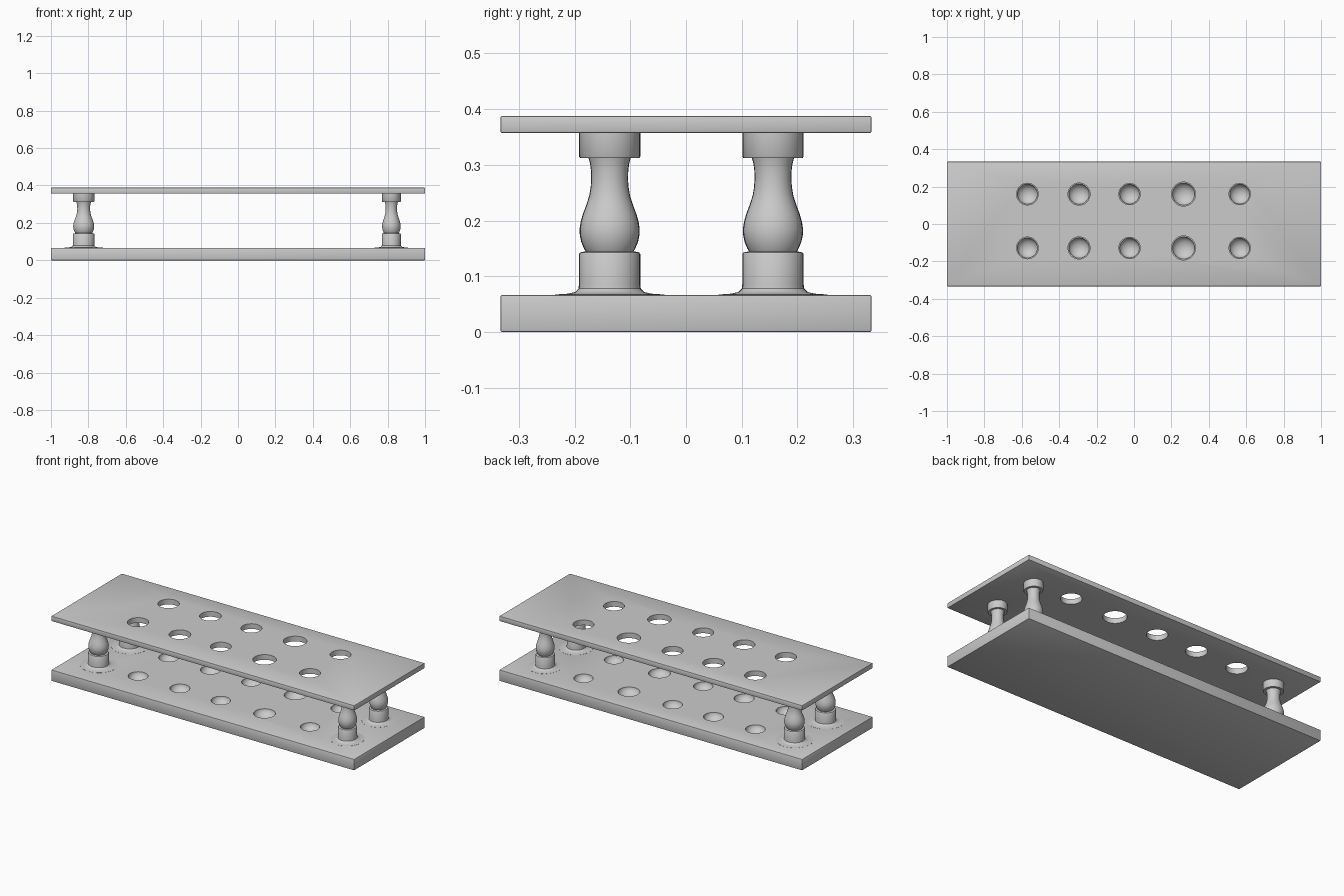
import bpy, bmesh, math
from mathutils import Matrix

if "Cube" in bpy.data.objects:
    bpy.data.objects.remove(bpy.data.objects["Cube"])

HOLE_X = [(-0.57, 0.058), (-0.294, 0.059), (-0.024, 0.057), (0.265, 0.064), (0.565, 0.057)]
HOLE_Y = [-0.128, 0.16]


def add_object(name, bm):
    mesh = bpy.data.meshes.new(name)
    bmesh.ops.recalc_face_normals(bm, faces=bm.faces)
    bm.to_mesh(mesh)
    bm.free()
    obj = bpy.data.objects.new(name, mesh)
    bpy.context.collection.objects.link(obj)
    return obj


def activate(obj):
    bpy.ops.object.select_all(action='DESELECT')
    obj.select_set(True)
    bpy.context.view_layer.objects.active = obj


def smooth(obj, angle=35):
    activate(obj)
    bpy.ops.object.shade_smooth_by_angle(angle=math.radians(angle))


def plate(name, z0, z1, cutter):
    """Softly bevelled board with the cutter taken out of it."""
    bm = bmesh.new()
    bmesh.ops.create_cube(bm, size=1, matrix=Matrix.Translation((0, 0, (z0 + z1) / 2))
                          @ Matrix.Diagonal((2, 0.666, z1 - z0, 1)))
    bmesh.ops.bevel(bm, geom=bm.edges[:], offset=0.004, segments=2, profile=0.5, affect='EDGES')
    obj = add_object(name, bm)
    activate(obj)
    mod = obj.modifiers.new("holes", 'BOOLEAN')
    mod.operation = 'DIFFERENCE'
    mod.solver = 'EXACT'
    mod.object = cutter
    bpy.ops.object.modifier_apply(modifier=mod.name)
    bpy.data.objects.remove(cutter)
    smooth(obj)
    return obj


def lathe(name, profile, x, y, sx, sy, steps=48):
    """Revolve (radius, z) points around a vertical axis."""
    bm = bmesh.new()
    verts = [bm.verts.new((r, 0, z)) for r, z in profile]
    edges = [bm.edges.new(p) for p in zip(verts, verts[1:])]
    bmesh.ops.spin(bm, geom=verts + edges, cent=(0, 0, 0), axis=(0, 0, 1),
                   angle=2 * math.pi, steps=steps)
    bmesh.ops.remove_doubles(bm, verts=bm.verts, dist=1e-5)
    bmesh.ops.transform(bm, verts=bm.verts, matrix=Matrix.Translation((x, y, 0))
                        @ Matrix.Diagonal((sx, sy, 1, 1)))
    obj = add_object(name, bm)
    smooth(obj)
    return obj


# cutters: through holes for the shelf, shallow bowls for the base
holes, bowls = bmesh.new(), bmesh.new()
for hx, r in HOLE_X:
    for hy in HOLE_Y:
        bmesh.ops.create_cone(holes, cap_ends=True, segments=40, radius1=r, radius2=r,
                              depth=0.2, matrix=Matrix.Translation((hx, hy, 0.37)))
        bmesh.ops.create_uvsphere(bowls, u_segments=40, v_segments=24, radius=1,
                                  matrix=Matrix.Translation((hx, hy, 0.069))
                                  @ Matrix.Diagonal((r * 0.93, r * 0.93, 0.042, 1)))
hole_cutter = add_object("hole_cutter", holes)
bowl_cutter = add_object("bowl_cutter", bowls)
for c in (hole_cutter, bowl_cutter):
    c.hide_render = True

# base board and upper shelf
plate("base_board", 0.0, 0.067, bowl_cutter)
plate("upper_shelf", 0.357, 0.388, hole_cutter)

# turned posts: flared foot, drum, vase-shaped bulge, neck and cap
PROFILE = [(0, 0.064), (0.098, 0.064), (0.098, 0.0675), (0.075, 0.069), (0.062, 0.072),
           (0.056, 0.078), (0.055, 0.086), (0.055, 0.14), (0.053, 0.143), (0.043, 0.145),
           (0.046, 0.150), (0.051, 0.162), (0.0535, 0.174), (0.054, 0.185), (0.052, 0.198),
           (0.048, 0.212), (0.042, 0.228), (0.0365, 0.245), (0.034, 0.26), (0.033, 0.275),
           (0.0335, 0.29), (0.035, 0.302), (0.038, 0.313), (0.053, 0.312), (0.055, 0.315),
           (0.055, 0.36), (0, 0.36)]
for side, x, sx, sy in (("left", -0.825, 1.04, 1.0), ("right", 0.82, 0.92, 0.98)):
    for end, y in (("front", -0.137), ("back", 0.156)):
        lathe(f"{end}_{side}_post", PROFILE, x, y, sx, sy)
